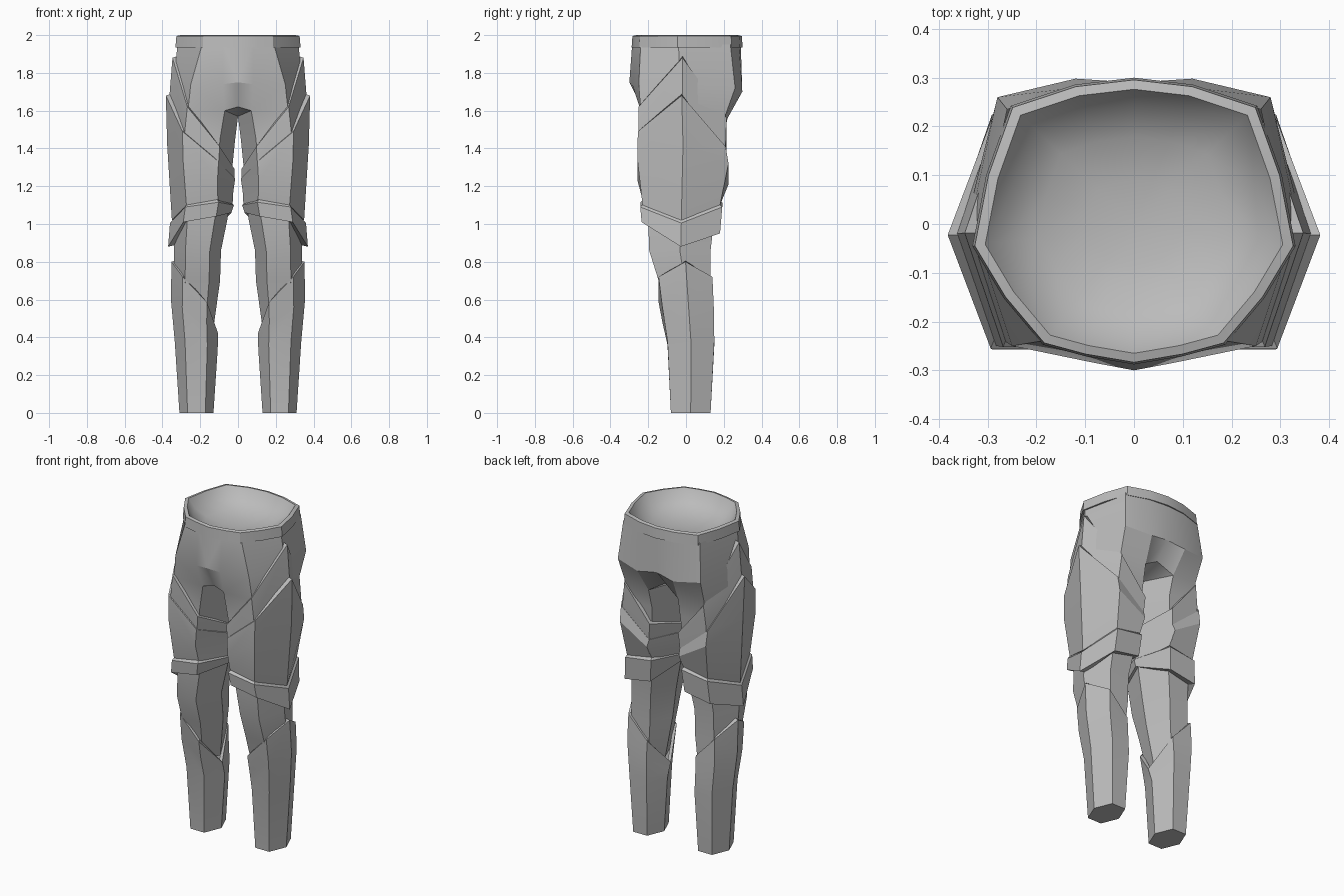
import bpy, bmesh, math
from mathutils import Vector

if "Cube" in bpy.data.objects:
    bpy.data.objects.remove(bpy.data.objects["Cube"])

grey = bpy.data.materials.new("cloth grey")
grey.diffuse_color = (0.5, 0.5, 0.5, 1)
grey.use_nodes = True
grey.node_tree.nodes["Principled BSDF"].inputs["Base Color"].default_value = grey.diffuse_color


def finish(bm, name, angle=25):
    mesh = bpy.data.meshes.new(name)
    bm.to_mesh(mesh)
    bm.free()
    obj = bpy.data.objects.new(name, mesh)
    bpy.context.collection.objects.link(obj)
    mesh.materials.append(grey)
    mod = obj.modifiers.new("Mirror", 'MIRROR')
    mod.use_axis[0] = True
    mod.merge_threshold = 0.0005
    bpy.ops.object.select_all(action='DESELECT')
    obj.select_set(True)
    bpy.context.view_layer.objects.active = obj
    bpy.ops.object.shade_smooth_by_angle(angle=math.radians(angle))
    return obj


def leg_ring(xi, xo, yf, yb, z, back=0.0):
    """Hexagon; z = heights of outer point, outer corners, inner corners, inner point."""
    zo, zco, zci, zi = z if isinstance(z, tuple) else (z,) * 4
    a, b, ym = xi + 0.24 * (xo - xi), xi + 0.76 * (xo - xi), (yf + yb) / 2
    return [Vector(p) for p in ((a, yf, zci), (b, yf, zco), (xo, ym, zo),
                                (b, yb, zco + back), (a, yb, zci + back), (xi, ym, zi))]


def inset(ring, d, dz):
    c = sum(ring, Vector()) / len(ring)
    out = []
    for p in ring:
        v = Vector((c.x - p.x, c.y - p.y, 0)).normalized() * d
        out.append(p + v + Vector((0, 0, dz)))
    return out


def bridge(bm, lo, hi, closed=True):
    n = len(lo)
    for i in range(n if closed else n - 1):
        j = (i + 1) % n
        bm.faces.new((lo[i], lo[j], hi[j], hi[i]))


def loft(name, rings, cap_bottom=False):
    bm = bmesh.new()
    rows = [[bm.verts.new(p) for p in r] for r in rings]
    for lo, hi in zip(rows, rows[1:]):
        bridge(bm, lo, hi)
    if cap_bottom:
        bm.faces.new(rows[0][::-1])
    return finish(bm, name)


# Pelvis half, joined to the inner leg underneath (front centre round to back centre)
hips = [
    [(0, -.235, 1.62), (.07, -.24, 1.60), (.265, -.24, 1.60), (.35, -.02, 1.60),
     (.27, .21, 1.58), (.10, .22, 1.56), (0, .20, 1.62)],
    [(0, -.30, 1.75), (.08, -.285, 1.74), (.25, -.25, 1.74), (.343, -.03, 1.74),
     (.28, .26, 1.72), (.12, .298, 1.70), (0, .285, 1.72)],
    [(0, -.285, 1.95), (.08, -.27, 1.95), (.19, -.24, 1.95), (.32, -.04, 1.95),
     (.26, .235, 1.95), (.12, .28, 1.95), (0, .29, 1.95)],
]
bm = bmesh.new()
rows = [[bm.verts.new(p) for p in r] for r in hips]
for lo, hi in zip(rows, rows[1:]):
    bridge(bm, lo, hi, closed=False)
crotch = bm.verts.new((0, -.01, 1.57))
f0, f1, f2, o, b2, b1, b0 = rows[0]
bm.faces.new((f1, f0, crotch))
bm.faces.new((b0, b1, crotch))
upper = [f1, f2, o, b2, b1, crotch]
for spec in ((.015, .35, -.235, .195, 1.45), (.04, .34, -.22, .17, 1.2),
             (.055, .335, -.20, .15, 1.03), (.09, .338, -.195, .13, .86),
             (.095, .338, -.145, .13, .70), (.13, .31, -.09, .12, .45)):
    lower = [bm.verts.new(p) for p in leg_ring(*spec)]
    bridge(bm, lower, upper)
    upper = lower
finish(bm, "trouser_body")

# Waistband with a shallow dished lining
band = [(0, -.285), (.10, -.268), (.185, -.245), (.265, -.15), (.328, -.045),
        (.30, .10), (.25, .24), (.12, .283), (0, .297)]


def band_row(bm, s, dz):
    return [bm.verts.new((x * s, y * s, dz)) for x, y in band]


bm = bmesh.new()
rows = [band_row(bm, s, z) for s, z in
        ((.97, 1.935), (1.01, 1.935), (.995, 1.995), (.93, 2.0))]
for lo, hi in zip(rows, rows[1:]):
    bridge(bm, lo, hi, closed=False)
finish(bm, "waistband")
bm = bmesh.new()
rows = [band_row(bm, s, z) for s, z in ((.93, 2.0), (.82, 1.95), (.6, 1.91), (.3, 1.89))]
for lo, hi in zip(rows, rows[1:]):
    bridge(bm, lo, hi, closed=False)
centre = bm.verts.new((0, 0, 1.885))
for a, b in zip(rows[-1], rows[-1][1:]):
    bm.faces.new((a, b, centre))
finish(bm, "waist_lining", 60)

# Thigh under layer
top = leg_ring(.018, .347, -.252, .215, (1.88, 1.62, 1.41, 1.29), -.06)
loft("thigh_under_layer", [
    leg_ring(.03, .362, -.24, .20, (1.3, 1.3, 1.2, 1.15), -.04),
    leg_ring(.02, .366, -.25, .21, (1.64, 1.48, 1.32, 1.23), -.05),
    top, inset(top, .025, .008)])

# Thigh outer plate
bottom = leg_ring(.03, .35, -.23, .18, (1.02, 1.10, 1.13, 1.08))
top = leg_ring(.015, .382, -.255, .21, (1.68, 1.49, 1.33, 1.24), -.08)
loft("thigh_plate", [
    inset(bottom, .03, 0), bottom,
    leg_ring(.025, .375, -.257, .225, (1.42, 1.34, 1.23, 1.17), -.02),
    top, inset(top, .03, .01)])

# Knee band
bottom = leg_ring(.035, .37, -.235, .18, (.88, 1.01, 1.04, 1.06), -.06)
top = leg_ring(.022, .36, -.242, .192, (1.005, 1.09, 1.115, 1.10))
loft("knee_band", [inset(bottom, .045, .01), bottom, top, inset(top, .03, .025)])

# Calf plate down to the ankle
top = leg_ring(.105, .352, -.145, .14, (.80, .72, .585, .42))
loft("calf_plate", [
    leg_ring(.13, .31, -.08, .13, 0),
    leg_ring(.108, .335, -.098, .15, (.38, .38, .36, .33)),
    leg_ring(.106, .355, -.125, .147, (.60, .56, .48, .38)),
    top, inset(top, .02, .005)], cap_bottom=True)
